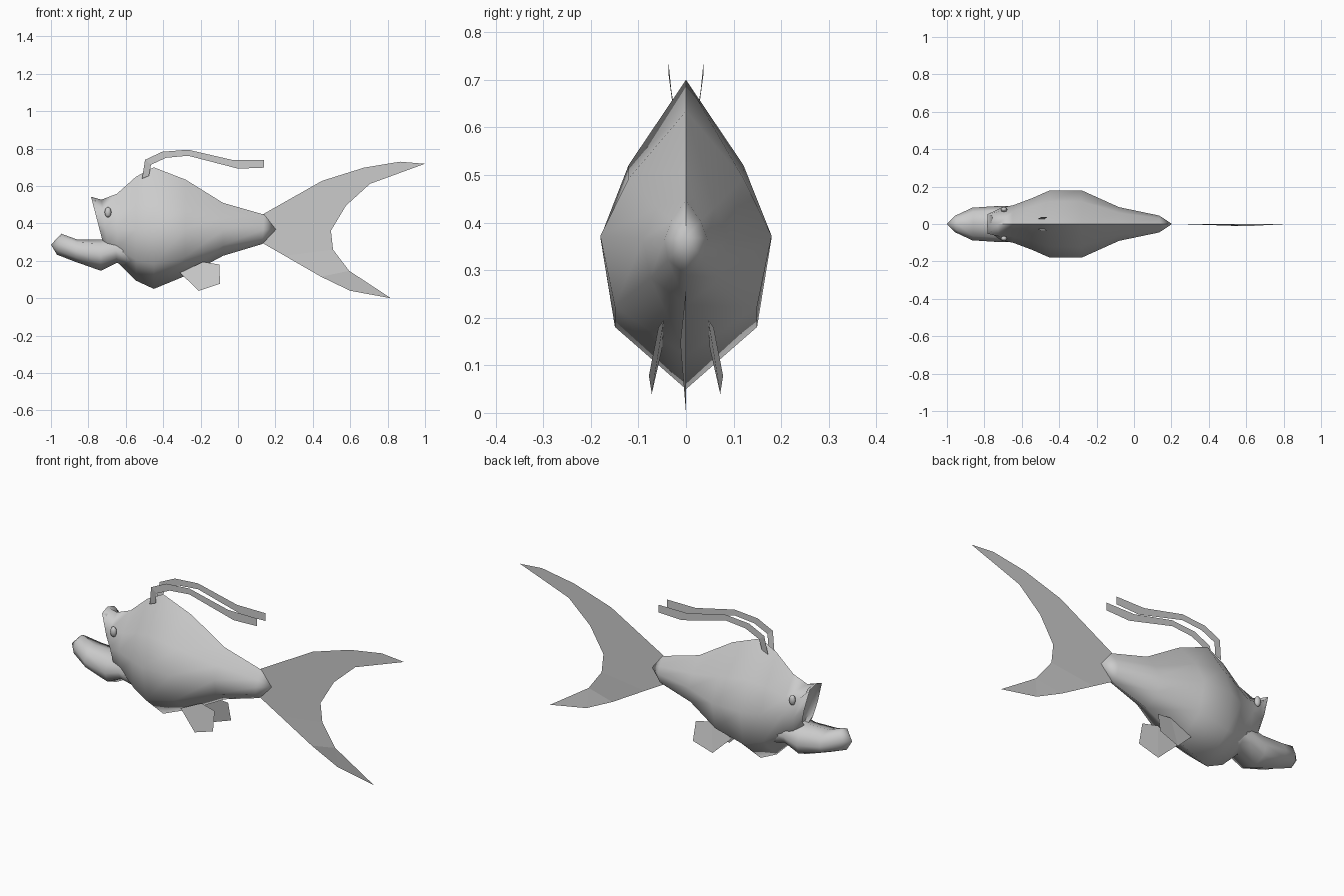
import bpy, bmesh, math

if "Cube" in bpy.data.objects:
    bpy.data.objects.remove(bpy.data.objects["Cube"], do_unlink=True)

grey = bpy.data.materials.new("plain grey")
grey.use_nodes = True
COLOUR = (0.6, 0.6, 0.6, 1)
grey.diffuse_color = COLOUR
grey.node_tree.nodes["Principled BSDF"].inputs["Base Color"].default_value = COLOUR


def finish(bm, name, smooth_angle=0):
    mesh = bpy.data.meshes.new(name)
    bm.to_mesh(mesh)
    bm.free()
    mesh.materials.append(grey)
    obj = bpy.data.objects.new(name, mesh)
    bpy.context.collection.objects.link(obj)
    if smooth_angle:
        bpy.ops.object.select_all(action="DESELECT")
        obj.select_set(True)
        bpy.context.view_layer.objects.active = obj
        bpy.ops.object.shade_smooth_by_angle(angle=math.radians(smooth_angle))
    return obj


def section(x_top, x_bot, top, bot, w, shoulder=(0.67, 0.46)):
    """Eight-sided ring, pointed at the top and bottom."""
    mid = bot + (top - bot) * 0.49
    low = mid - (mid - bot) * 0.59
    high = mid + (top - mid) * shoulder[1]
    half = [(w * shoulder[0], high), (w, mid), (w * 0.83, low)]
    ring = [(0, top)] + half + [(0, bot)] + [(-y, z) for y, z in reversed(half)]
    return [(x_bot + (x_top - x_bot) * (z - bot) / (top - bot), y, z) for y, z in ring]


def loft(bm, rings, tip):
    loops = [[bm.verts.new(p) for p in ring] for ring in rings]
    for a, b in zip(loops, loops[1:]):
        for i in range(len(a)):
            j = (i + 1) % len(a)
            bm.faces.new((a[i], a[j], b[j], b[i]))
    point = bm.verts.new(tip)
    last = loops[-1]
    for i in range(len(last)):
        bm.faces.new((last[i], last[(i + 1) % len(last)], point))
    cap = bm.faces.new(loops[0])
    bmesh.ops.recalc_face_normals(bm, faces=bm.faces)
    return cap


def strip(name, edge_a, edge_b):
    """Thin sheet between two edges; repeated points make triangles."""
    bm = bmesh.new()
    verts = {p: bm.verts.new(p) for p in dict.fromkeys(edge_a + edge_b)}
    for i in range(len(edge_a) - 1):
        corners = dict.fromkeys((edge_a[i], edge_a[i + 1], edge_b[i + 1], edge_b[i]))
        bm.faces.new([verts[p] for p in corners])
    return finish(bm, name)


# Body, from the upper lip to the tail root
bm = bmesh.new()
mouth = loft(bm, [
    section(-0.786, -0.72, 0.543, 0.29, 0.058, (0.9, 0.88)),
    section(-0.73, -0.69, 0.527, 0.22, 0.088, (0.75, 0.6)),
    section(-0.647, -0.647, 0.559, 0.195, 0.1),
    section(-0.545, -0.545, 0.65, 0.094, 0.138),
    section(-0.45, -0.45, 0.70, 0.05, 0.18),
    section(-0.28, -0.28, 0.634, 0.12, 0.18),
    section(-0.08, -0.08, 0.51, 0.227, 0.09),
    section(0.14, 0.13, 0.447, 0.29, 0.045),
], (0.203, 0, 0.368))
# Open mouth, sunk behind the lip
bmesh.ops.inset_region(bm, faces=[mouth], thickness=0.01)
bmesh.ops.translate(bm, verts=mouth.verts, vec=(0.02, 0, 0))
finish(bm, "body", 75)

# Jutting lower jaw, rooted inside the body
bm = bmesh.new()
broad = (0.75, 0.75)
loft(bm, [
    section(-0.50, -0.50, 0.37, 0.14, 0.09),
    section(-0.60, -0.60, 0.35, 0.168, 0.094),
    section(-0.66, -0.647, 0.325, 0.19, 0.096, broad),
    section(-0.733, -0.733, 0.313, 0.147, 0.096, broad),
    section(-0.86, -0.87, 0.314, 0.195, 0.087, broad),
    section(-0.945, -0.968, 0.345, 0.233, 0.044, broad),
], (-1, 0, 0.286))
finish(bm, "lower_jaw", 100)

# Tail fin, forked, with the lower lobe slightly folded
upper_tip, lower_tip = (1, 0, 0.719), (0.818, 0, 0)
notch, fold = (0.497, 0, 0.361), (0.508, 0, 0.26)
strip("tail_fin",
      [upper_tip, (0.866, 0, 0.73), (0.673, 0, 0.698), (0.45, 0, 0.628), (0.13, 0, 0.447),
       (0.128, 0, 0.297), (0.25, 0, 0.227), (0.444, 0, 0.115), (0.6, 0, 0.04), lower_tip],
      [upper_tip, (0.706, 0, 0.612), (0.706, 0, 0.612), (0.577, 0, 0.495), notch,
       notch, fold, (0.594, -0.012, 0.147), (0.594, -0.012, 0.147), lower_tip])

# Paired parts: trailing ribbons, belly fins and eyes
ribbon_top = [(-0.513, 0.639), (-0.497, 0.74), (-0.406, 0.783),
              (-0.267, 0.794), (-0.032, 0.74), (0.139, 0.74)]
ribbon_bottom = [(-0.476, 0.655), (-0.465, 0.714), (-0.385, 0.751),
                 (-0.267, 0.762), (0, 0.693), (0.139, 0.698)]
fin_top = [(-0.31, 0.05, 0.136), (-0.187, 0.047, 0.195), (-0.1, 0.058, 0.18)]
fin_bottom = [(-0.31, 0.05, 0.136), (-0.21, 0.072, 0.04), (-0.096, 0.078, 0.078)]
for side, s in (("left", 1), ("right", -1)):
    strip("ribbon_" + side, *[
        [(x, s * (0.027 if z < 0.66 else 0.037), z) for x, z in edge]
        for edge in (ribbon_top, ribbon_bottom)])
    strip("belly_fin_" + side, *[
        [(x, s * y, z) for x, y, z in edge] for edge in (fin_top, fin_bottom)])
    bm = bmesh.new()
    bmesh.ops.create_uvsphere(bm, u_segments=8, v_segments=6, radius=1)
    bmesh.ops.scale(bm, vec=(0.018, 0.014, 0.028), verts=bm.verts)
    bmesh.ops.translate(bm, vec=(-0.695, s * 0.078, 0.46), verts=bm.verts)
    finish(bm, "eye_" + side, 80)
